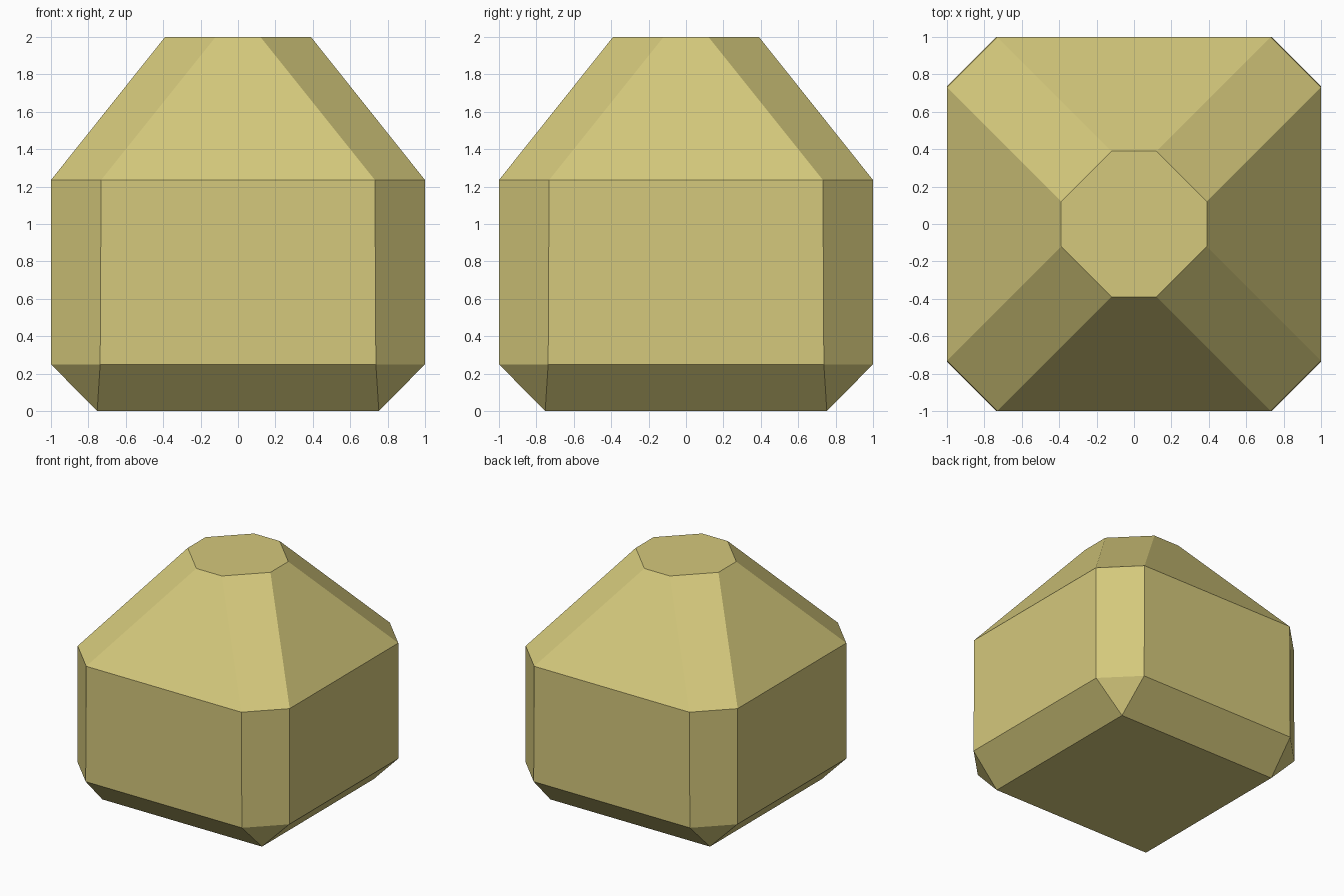
import bpy, bmesh

if "Cube" in bpy.data.objects:
    bpy.data.objects.remove(bpy.data.objects["Cube"])

# Single sandy yellow colour
mat = bpy.data.materials.new("sandy_yellow")
mat.diffuse_color = (0.66, 0.58, 0.20, 1)
mat.use_nodes = True
mat.node_tree.nodes["Principled BSDF"].inputs["Base Color"].default_value = mat.diffuse_color


def ring(bm, half, cut, z):
    """Square of the given half width whose corners are cut off at +-cut."""
    pts = []
    for sx, sy in ((1, 1), (-1, 1), (-1, -1), (1, -1)):
        pair = [(sx * half, sy * cut), (sx * cut, sy * half)]
        pts += pair if sx * sy > 0 else pair[::-1]
    return [bm.verts.new((x, y, z)) for x, y in pts]


# Stacked cross-sections: square foot, cut-corner walls, tapering roof
bm = bmesh.new()
sections = [(0.753, 0.753, 0), (1, 0.737, 0.25), (1, 0.732, 1.235), (0.39, 0.12, 2)]
rings = [ring(bm, *s) for s in sections]
for low, high in zip(rings, rings[1:]):
    for i in range(8):
        j = (i + 1) % 8
        bm.faces.new((low[i], low[j], high[j], high[i]))
bm.faces.new(rings[-1])
bm.faces.new(rings[0][::-1])

# Foot corners meet in a single point
bmesh.ops.remove_doubles(bm, verts=bm.verts, dist=0.001)
bmesh.ops.recalc_face_normals(bm, faces=bm.faces)

mesh = bpy.data.meshes.new("faceted_body")
bm.to_mesh(mesh)
bm.free()
mesh.materials.append(mat)
body = bpy.data.objects.new("faceted_body", mesh)
bpy.context.collection.objects.link(body)
